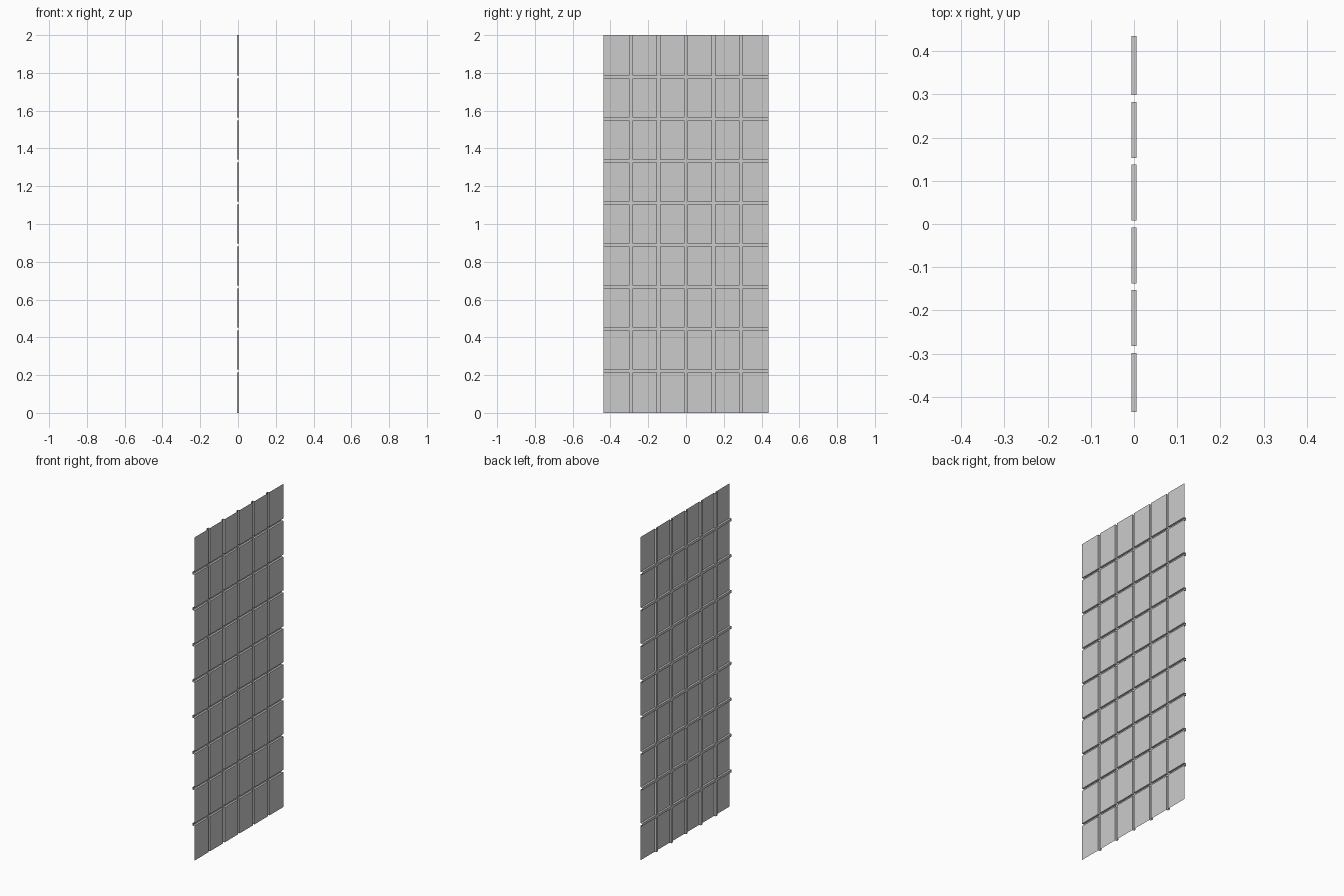
import bpy, bmesh

if "Cube" in bpy.data.objects:
    bpy.data.objects.remove(bpy.data.objects["Cube"])

COLS, ROWS = 6, 9
WIDTH, HEIGHT = 0.872, 2.0
GROOVE, DEPTH = 0.0155, 0.006   # groove width, half of the relief depth


def splits(start, length, n):
    """Alternating tile / groove boundaries along one axis."""
    pitch = length / n
    out = [start]
    for i in range(1, n):
        out += [start + i * pitch - GROOVE / 2, start + i * pitch + GROOVE / 2]
    return out + [start + length]


ys = splits(-WIDTH / 2, WIDTH, COLS)
zs = splits(0, HEIGHT, ROWS)
bm = bmesh.new()


def quad(*pts):
    return bm.faces.new([bm.verts.new(p) for p in pts])


for i, (y0, y1) in enumerate(zip(ys, ys[1:])):
    for j, (z0, z1) in enumerate(zip(zs, zs[1:])):
        tile = i % 2 == 0 and j % 2 == 0
        x = DEPTH if tile else -DEPTH
        # raised tile face or recessed groove floor
        quad((x, y0, z0), (x, y1, z0), (x, y1, z1), (x, y0, z1))
        if not tile:
            continue
        # groove walls around the tile; the outer border of the sheet stays open
        for (a, b), (c, d), outer in (
                ((y0, z0), (y1, z0), j == 0),
                ((y1, z0), (y1, z1), i == len(ys) - 2),
                ((y1, z1), (y0, z1), j == len(zs) - 2),
                ((y0, z1), (y0, z0), i == 0)):
            if not outer:
                quad((-DEPTH, a, b), (-DEPTH, c, d), (DEPTH, c, d), (DEPTH, a, b))

bmesh.ops.remove_doubles(bm, verts=bm.verts[:], dist=1e-5)
mesh = bpy.data.meshes.new("grooved_panel")
bm.to_mesh(mesh)
bm.free()
panel = bpy.data.objects.new("grooved_panel", mesh)
bpy.context.collection.objects.link(panel)
